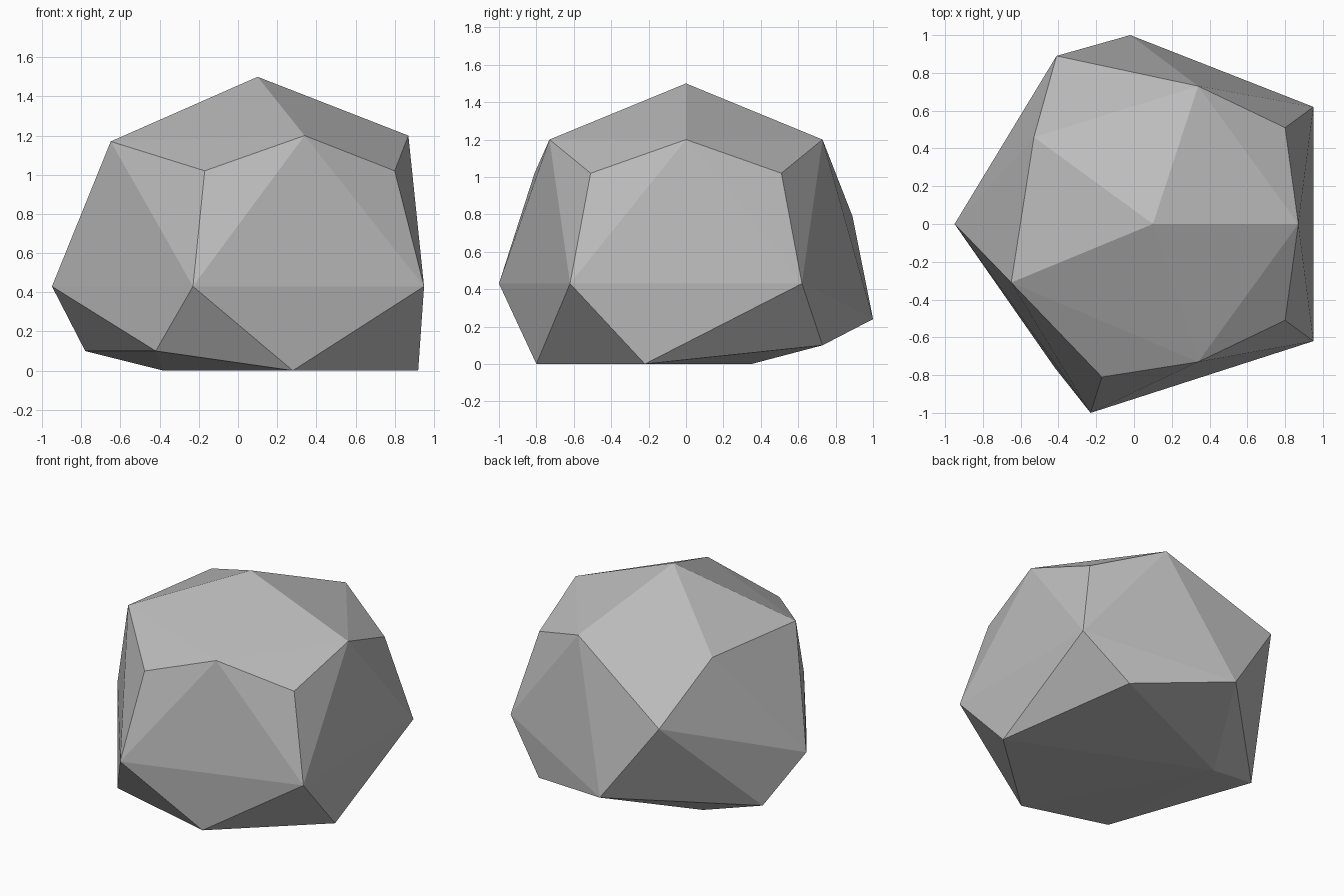
import bpy
import bmesh

default_cube = bpy.data.objects.get("Cube")
if default_cube:
    bpy.data.objects.remove(default_cube, do_unlink=True)


def make_material(name, colour):
    material = bpy.data.materials.new(name)
    material.use_nodes = True
    material.diffuse_color = colour
    shader = next(n for n in material.node_tree.nodes if n.type == "BSDF_PRINCIPLED")
    shader.inputs["Base Color"].default_value = colour
    return material


def mirrored(points):
    """Return the points together with their copies across the y = 0 plane."""
    return points + [(x, -y, z) for x, y, z in points]


def faceted_stone(name, corners, material):
    """Wrap a flat-shaded convex shell around the corner points."""
    bm = bmesh.new()
    for corner in corners:
        bm.verts.new(corner)
    bmesh.ops.convex_hull(bm, input=bm.verts[:])
    bmesh.ops.recalc_face_normals(bm, faces=bm.faces[:])
    for face in bm.faces:
        face.smooth = False
    mesh = bpy.data.meshes.new(name)
    bm.to_mesh(mesh)
    bm.free()
    mesh.materials.append(material)
    stone = bpy.data.objects.new(name, mesh)
    bpy.context.collection.objects.link(stone)
    return stone


# Peak and the ring of corners just below it
crown = [(0.1, 0, 1.5), (0.87, 0, 1.2), (-0.65, -0.31, 1.17), (-0.53, 0.46, 1.17)]
crown += mirrored([(0.34, 0.73, 1.2)])

# Shoulder corners, where the top facets fold down to the sides
shoulder = mirrored([(0.8, 0.51, 1.02)])
shoulder += [(-0.17, -0.81, 1.02), (-0.41, 0.89, 0.79)]

# Widest ring
girdle = mirrored([(0.95, 0.62, 0.43)])
girdle += [(-0.23, -1, 0.43), (-0.95, 0, 0.43), (-0.02, 1, 0.24)]

# Raised lower corners and the flat triangle the stone rests on
underside = [(0.65, 0.73, 0.1), (-0.42, -0.76, 0.1), (-0.78, 0.25, 0.1)]
base = [(0.28, -0.8, 0), (0.92, -0.22, 0), (-0.38, 0.35, 0)]

stone_grey = make_material("stone grey", (0.5, 0.5, 0.5, 1))
faceted_stone("rock", crown + shoulder + girdle + underside + base, stone_grey)
